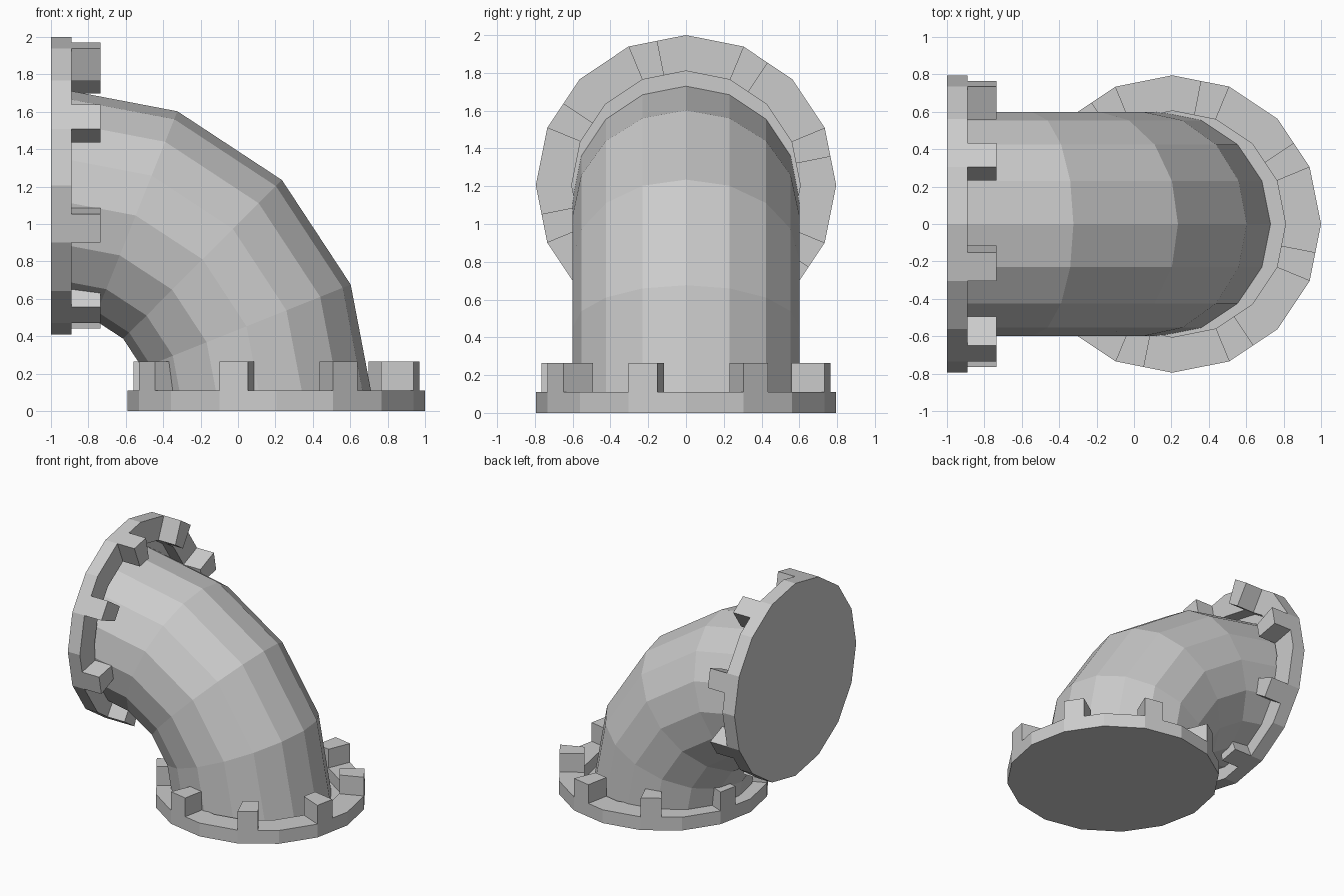
import bpy, bmesh
from math import sin, cos, tau
from mathutils import Vector

if "Cube" in bpy.data.objects:
    bpy.data.objects.remove(bpy.data.objects["Cube"])

SIDES = 16
FLANGE_X, FLANGE_R, HOLE_R = 0.205, 0.795, 0.605
RIM_H, LUG_H = 0.11, 0.155


def finish(bm, name):
    bmesh.ops.recalc_face_normals(bm, faces=bm.faces)
    mesh = bpy.data.meshes.new(name)
    bm.to_mesh(mesh)
    bm.free()
    obj = bpy.data.objects.new(name, mesh)
    bpy.context.collection.objects.link(obj)
    return obj


def bridge(bm, a, b):
    n = len(a)
    return [bm.faces.new((a[i], a[(i + 1) % n], b[(i + 1) % n], b[i])) for i in range(n)]


def flange(name, place):
    # 16-sided recessed cap, every edge split in half so lugs fill half an edge
    bm = bmesh.new()

    def ring(r, h):
        pts = [Vector((r * cos(tau * i / SIDES), r * sin(tau * i / SIDES), h)) for i in range(SIDES)]
        out = []
        for i, p in enumerate(pts):
            out += [bm.verts.new(p), bm.verts.new((p + pts[(i + 1) % SIDES]) / 2)]
        return out

    base, outer = ring(FLANGE_R, 0), ring(FLANGE_R, RIM_H)
    inner, floor = ring(HOLE_R, RIM_H), ring(HOLE_R, 0.01)
    bm.faces.new(base)
    bridge(bm, base, outer)
    rim = bridge(bm, outer, inner)
    bridge(bm, inner, floor)
    bm.faces.new(floor)
    # eight raised lugs
    lugs = bmesh.ops.extrude_discrete_faces(bm, faces=rim[2::4])["faces"]
    bmesh.ops.translate(bm, verts=[v for f in lugs for v in f.verts], vec=(0, 0, LUG_H))
    for v in bm.verts:
        v.co = place(*v.co)
    return finish(bm, name)


def elbow(name, bend=1.13, radius=0.6, k=0.58, segments=4):
    # tube swept along a quarter-turn bezier around the corner x = -1, z = 0
    bm = bmesh.new()
    p = [Vector(c) * bend for c in ((1, 0), (1, k), (k, 1), (0, 1))]
    rings = []
    for s in range(segments + 1):
        t = s / segments
        u = 1 - t
        c = u**3 * p[0] + 3 * u * u * t * p[1] + 3 * u * t * t * p[2] + t**3 * p[3]
        d = u * u * (p[1] - p[0]) + 2 * u * t * (p[2] - p[1]) + t * t * (p[3] - p[2])
        n = Vector((d.y, -d.x)).normalized()
        ring = []
        for i in range(SIDES):
            a = tau * i / SIDES
            q = c + n * radius * cos(a)
            ring.append(bm.verts.new((q.x - 1, radius * sin(a), q.y)))
        rings.append(ring)
    for a, b in zip(rings, rings[1:]):
        bridge(bm, a, b)
    # lift the tube ends just off the outer flange faces
    for v in rings[0]:
        v.co.z += 0.01
    for v in rings[-1]:
        v.co.x += 0.01
    return finish(bm, name)


elbow("elbow_pipe")
flange("bottom_flange", lambda u, v, w: (FLANGE_X + u, v, w))
flange("side_flange", lambda u, v, w: (w - 1, v, FLANGE_X + 1 + u))
